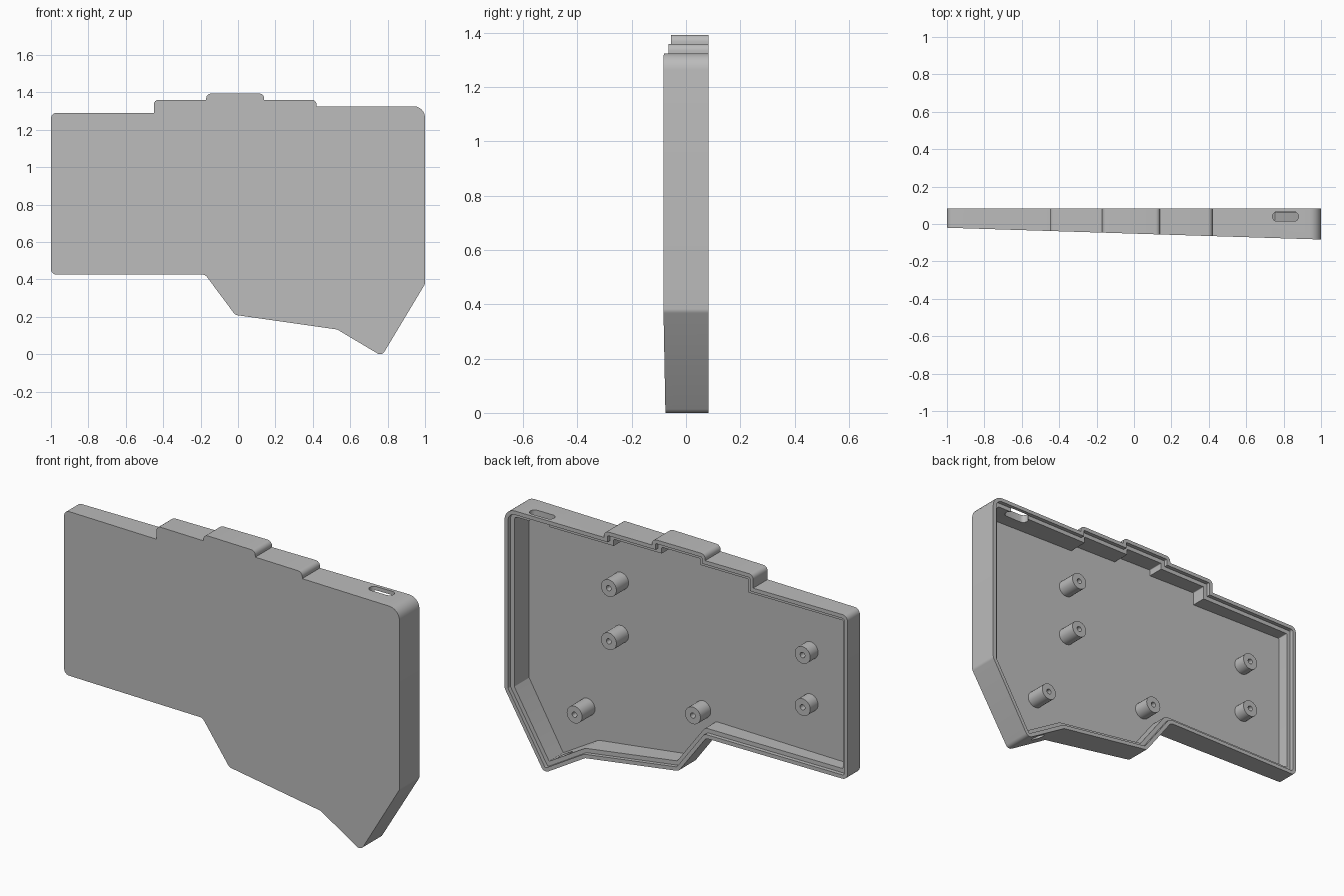
import bpy, bmesh, math
from mathutils import Vector

if "Cube" in bpy.data.objects:
    bpy.data.objects.remove(bpy.data.objects["Cube"])

BACK, FLOOR, RIM, WALL, LEDGE, TIP = 0.083, 0.02, 0.02, 0.042, 0.062, 0.058

grey = bpy.data.materials.new("plain grey")
grey.diffuse_color = (0.5, 0.5, 0.5, 1)
grey.use_nodes = True
grey.node_tree.nodes["Principled BSDF"].inputs["Base Color"].default_value = grey.diffuse_color

# Case outline: x, z, corner radius (clockwise)
OUTLINE = [(-1, .425, .03), (-1, 1.29, .03), (-.45, 1.29, 0), (-.45, 1.36, .025),
           (-.17, 1.36, 0), (-.17, 1.393, .025), (.14, 1.393, .025), (.14, 1.36, 0),
           (.42, 1.36, .025), (.42, 1.325, 0), (1, 1.325, .06), (1, .375, .03),
           (.769, -.01, .028), (.53, .132, .03), (-.015, .21, .03), (-.175, .425, .03)]


def front_y(x):
    """The front plate leans out towards the right side."""
    return -.0515 - .0315 * x


def ring(inset, segs=6):
    """Outline moved inwards by inset, with rounded corners."""
    pts = [Vector(p[:2]) for p in OUTLINE]
    out, n = [], len(pts)
    for i, p in enumerate(pts):
        a = (p - pts[i - 1]).normalized()
        b = (pts[(i + 1) % n] - p).normalized()
        na, nb = Vector((a.y, -a.x)), Vector((b.y, -b.x))
        c = p + (na + nb) * (inset / (1 + na.dot(nb)))
        r = OUTLINE[i][2]
        if r == 0:
            out.append(c)
            continue
        convex = a.x * b.y - a.y * b.x < 0
        r = max(r - inset, .004) if convex else r
        turn = a.angle(b)
        t = r * math.tan(turn / 2)
        side = na if convex else -na
        centre = c - a * t + side * r
        for k in range(segs + 1):
            w = turn * k / segs
            out.append(centre - side * r * math.cos(w) + a * r * math.sin(w))
    return out


def loft(name, rings):
    """Solid from matching rings of 3D points, capped at both ends."""
    bm = bmesh.new()
    loops = [[bm.verts.new(p) for p in r] for r in rings]
    for u, v in zip(loops, loops[1:]):
        for i in range(len(u)):
            j = (i + 1) % len(u)
            bm.faces.new((u[i], u[j], v[j], v[i]))
    bm.faces.new(loops[0])
    bm.faces.new(loops[-1][::-1])
    bmesh.ops.recalc_face_normals(bm, faces=bm.faces)
    me = bpy.data.meshes.new(name)
    bm.to_mesh(me)
    bm.free()
    ob = bpy.data.objects.new(name, me)
    bpy.context.collection.objects.link(ob)
    me.materials.append(grey)
    return ob


def select(ob):
    bpy.ops.object.select_all(action='DESELECT')
    ob.select_set(True)
    bpy.context.view_layer.objects.active = ob


def smooth(ob):
    select(ob)
    bpy.ops.object.shade_smooth_by_angle(angle=math.radians(30))


# Hollow case with a stepped rim around the open back
outer, rim, inner = ring(0), ring(RIM), ring(WALL)
case = loft("case_shell", [
    [(p.x, front_y(p.x), p.y) for p in outer],
    [(p.x, BACK, p.y) for p in outer],
    [(p.x, BACK, p.y) for p in rim],
    [(p.x, LEDGE, p.y) for p in rim],
    [(p.x, LEDGE, p.y) for p in inner],
    [(p.x, front_y(p.x) + FLOOR, p.y) for p in inner]])


def cut_slot(centre, along, length, height):
    """Cut a rounded port through the wall, its long side running along the wall."""
    along = Vector(along).normalized()
    through = along.cross(Vector((0, 1, 0)))
    r, prof = height / 2, []
    for k in range(18):
        w = math.pi * (k % 9) / 8 - math.pi / 2 + (math.pi if k >= 9 else 0)
        shift = (length / 2 - r) * (1 if k < 9 else -1)
        prof.append(Vector(centre) + along * (shift + r * math.cos(w))
                    + Vector((0, r * math.sin(w), 0)))
    cutter = loft("slot_cutter", [[p + through * s for p in prof] for s in (-.06, .06)])
    cutter.hide_render = True
    mod = case.modifiers.new("slot", 'BOOLEAN')
    mod.operation, mod.solver, mod.object = 'DIFFERENCE', 'EXACT', cutter
    select(case)
    bpy.ops.object.modifier_apply(modifier=mod.name)
    bpy.data.objects.remove(cutter)


# Ports in the top wall and the lower slanted wall
cut_slot((.81, .04, 1.31), (1, 0, 0), .14, .05)
cut_slot((.665, .03, .063), (.239, 0, -.142), .085, .05)
smooth(case)

# Screw posts rising from the floor to a common height
for x, z in [(.41, 1.05), (.41, .77), (.61, .33), (-.08, .51), (-.72, 1.0), (-.72, .725)]:
    def circle(r, y):
        steps = [math.tau * k / 24 for k in range(24)]
        return [(x + r * math.cos(w), y, z + r * math.sin(w)) for w in steps]
    base = front_y(x) + FLOOR
    smooth(loft("screw_post", [circle(.045, base - .005), circle(.045, TIP),
                               circle(.014, TIP), circle(.014, base + .01)]))
